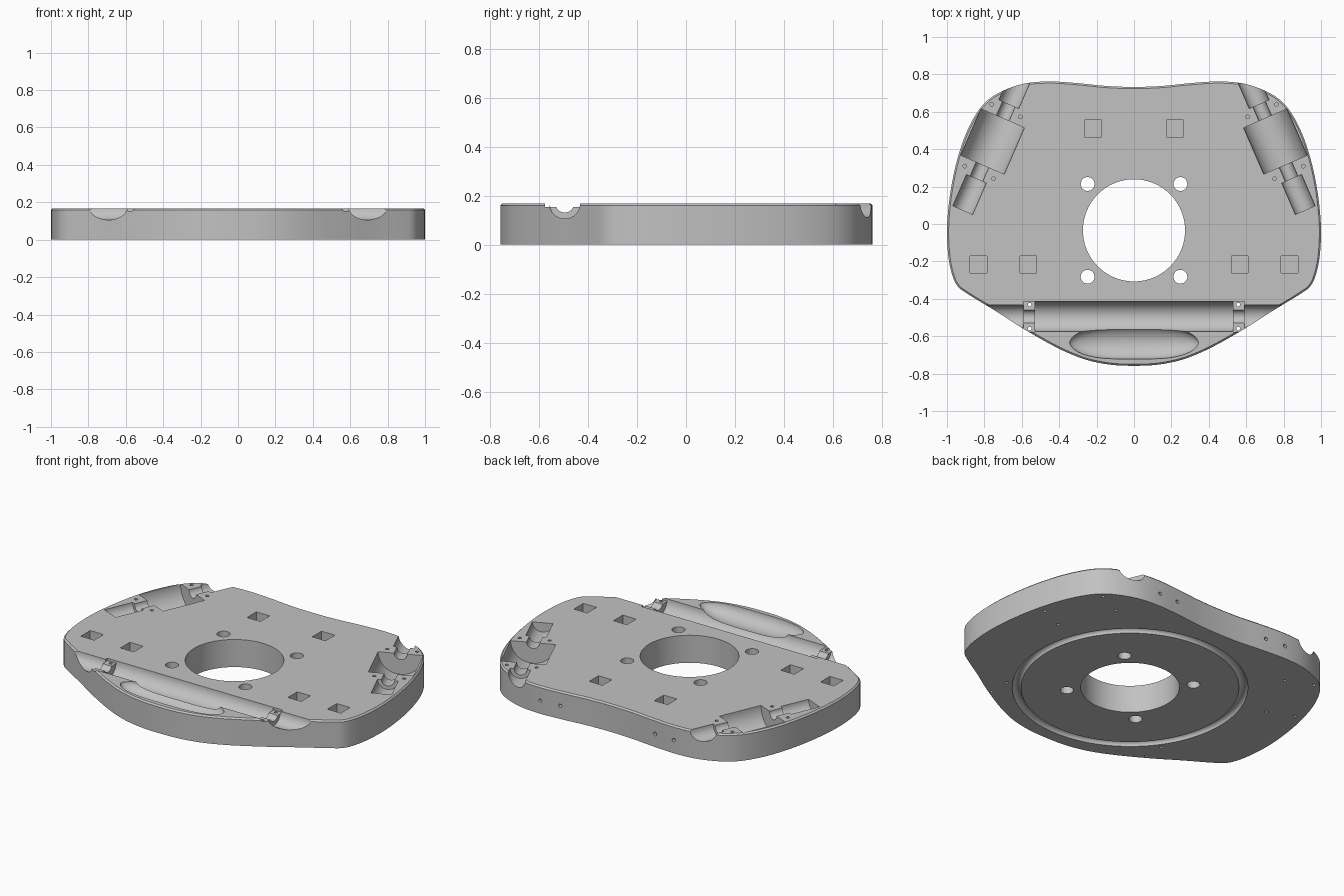
import bpy, bmesh, math
from mathutils import Matrix, Vector

H = 0.168            # plate thickness
AXIS = H + 0.0007    # height of the roller axes
HUB_Y = -0.034       # centre of the round opening

if "Cube" in bpy.data.objects:
    bpy.data.objects.remove(bpy.data.objects["Cube"], do_unlink=True)

grey = bpy.data.materials.new("plain_grey")
grey.use_nodes = True
grey.diffuse_color = (0.54, 0.54, 0.54, 1)
grey.node_tree.nodes["Principled BSDF"].inputs["Base Color"].default_value = grey.diffuse_color


def finish(name, bm):
    bmesh.ops.recalc_face_normals(bm, faces=bm.faces)
    mesh = bpy.data.meshes.new(name)
    bm.to_mesh(mesh)
    bm.free()
    mesh.materials.append(grey)
    ob = bpy.data.objects.new(name, mesh)
    bpy.context.collection.objects.link(ob)
    return ob


def smooth_loop(points, steps=5):
    """Closed Catmull-Rom curve through the points."""
    out, n = [], len(points)
    for i in range(n):
        a, b, c, d = (Vector(points[(i + k) % n]) for k in (-1, 0, 1, 2))
        for s in range(steps):
            t = s / steps
            out.append(0.5 * (2 * b + (c - a) * t + (2 * a - 5 * b + 4 * c - d) * t * t
                              + (3 * b - a - 3 * c + d) * t ** 3))
    return out


# Plate: mirrored outline stacked in three rings, the last one a chamfered rim
half = [(0, 0.733), (0.15, 0.738), (0.3, 0.753), (0.45, 0.762), (0.58, 0.752),
        (0.69, 0.717), (0.775, 0.668), (0.84, 0.595), (0.9, 0.48), (0.945, 0.345),
        (0.975, 0.21), (0.993, 0.08), (1, -0.04), (0.994, -0.16), (0.977, -0.255),
        (0.945, -0.33), (0.88, -0.38), (0.74, -0.465), (0.6, -0.555), (0.43, -0.652),
        (0.3, -0.711), (0.2, -0.74), (0.1, -0.755), (0, -0.758)]
outline = smooth_loop(half + [(-x, y) for x, y in half[-2:0:-1]])
count = len(outline)
bm = bmesh.new()
rings = []
for inset, z in ((0, 0), (0, H - 0.009), (0.009, H)):
    ring = []
    for i, p in enumerate(outline):
        d = (outline[(i + 1) % count] - outline[i - 1]).normalized()
        ring.append(bm.verts.new((p.x + d.y * inset, p.y - d.x * inset, z)))
    rings.append(ring)
for low, high in zip(rings, rings[1:]):
    for i in range(count):
        j = (i + 1) % count
        bm.faces.new((low[i], low[j], high[j], high[i]))
bm.faces.new(rings[0])
bm.faces.new(rings[-1])
plate = finish("base_plate", bm)


def cut(bm):
    """Subtract a shape from the plate."""
    cutter = finish("cutter", bm)
    cutter.hide_render = True
    for solver in ('MANIFOLD', 'EXACT'):
        mod = plate.modifiers.new("cut", 'BOOLEAN')
        mod.operation, mod.solver, mod.object = 'DIFFERENCE', solver, cutter
        deps = bpy.context.evaluated_depsgraph_get()
        result = bpy.data.meshes.new_from_object(plate.evaluated_get(deps))
        plate.modifiers.clear()
        if len(result.vertices) not in (0, len(plate.data.vertices)):
            plate.data = result
            break
    bpy.data.objects.remove(cutter, do_unlink=True)


def rod(start, end, r, sides=48):
    """Cut a cylinder running between two points."""
    a, b = Vector(start), Vector(end)
    turn = (b - a).to_track_quat('Z', 'Y').to_matrix().to_4x4()
    bm = bmesh.new()
    bmesh.ops.create_cone(bm, cap_ends=True, segments=sides, radius1=r, radius2=r,
                          depth=(b - a).length,
                          matrix=Matrix.Translation((a + b) / 2) @ turn)
    cut(bm)


def box(x, y, z, sx, sy, sz):
    bm = bmesh.new()
    bmesh.ops.create_cube(bm, size=1, matrix=Matrix.Translation((x, y, z))
                          @ Matrix.Diagonal((sx, sy, sz, 1)))
    cut(bm)


def lathe(profile, axis, centre, scale=(1, 1, 1), closed=False, steps=64):
    """Cut a shape spun from (along, radius) points."""
    bm = bmesh.new()
    side = Vector((axis[1], axis[2], axis[0]))
    verts = [bm.verts.new(Vector(axis) * a + side * r) for a, r in profile]
    edges = [bm.edges.new(p) for p in zip(verts, verts[1:])]
    if closed:
        edges.append(bm.edges.new((verts[-1], verts[0])))
    bmesh.ops.spin(bm, geom=verts + edges, cent=(0, 0, 0), axis=axis,
                   angle=math.tau, steps=steps)
    bmesh.ops.remove_doubles(bm, verts=bm.verts, dist=0.0005)
    bmesh.ops.transform(bm, verts=bm.verts,
                        matrix=Matrix.Translation(centre) @ Matrix.Diagonal((*scale, 1)))
    cut(bm)


# Central opening and the four holes around it
rod((0, HUB_Y, -0.1), (0, HUB_Y, 0.3), 0.273, 96)
for sx in (-1, 1):
    for sy in (-1, 1):
        x, y = sx * 0.248, HUB_Y + sy * 0.248
        rod((x, y, -0.1), (x, y, 0.3), 0.037, 32)

# Round groove underneath
ring = [(0.025 * math.sin((k + 0.5) * math.tau / 16),
         0.627 + 0.025 * math.cos((k + 0.5) * math.tau / 16)) for k in range(16)]
lathe(ring, (0, 0, 1), (0, HUB_Y, 0), closed=True, steps=96)

# Square pockets
for sx in (-1, 1):
    for x, y in ((0.22, 0.51), (0.565, -0.217), (0.832, -0.217)):
        box(sx * x, y, H, 0.09, 0.09, 0.12)

# Front roller trough with axle seats, end wells and lowered bearing pads
FY = -0.495
rod((-0.53, FY, AXIS), (0.53, FY, AXIS), 0.081)
for s in (-1, 1):
    rod((s * 0.59, FY, AXIS), (s * 1.1, FY, AXIS), 0.063)
    box(s * 0.56, FY, H, 0.064, 0.163, 0.03)
    rod((s * 0.505, FY, AXIS), (s * 0.621, FY, AXIS), 0.038)
    for dy in (-0.064, 0.064):
        rod((s * 0.557, FY + dy, -0.1), (s * 0.557, FY + dy, 0.3), 0.01, 12)

# Finger scoop opening into the trough, blunt towards both ends
scoop = [(0.345 * t, 0.088 * (1 - abs(t) ** 3.5) ** 0.6)
         for t in (math.sin(math.pi * k / 24) for k in range(-12, 13))]
lathe(scoop, (1, 0, 0), (0, -0.634, AXIS), (1, 1, 0.8))

# Two slanted back roller wells
for s in (-1, 1):
    mid = Vector((s * 0.756, 0.441, AXIS))
    along = Vector((-s * 0.399, 0.917, 0))
    across = Vector((0.917, s * 0.399, 0))
    rod(mid - along * 0.135, mid + along * 0.135, 0.127, 64)
    rod(mid - along * 0.3, mid + along * 0.3, 0.037)
    rod(mid - along * 0.4, mid - along * 0.218, 0.058)
    rod(mid + along * 0.218, mid + along * 0.5, 0.058)
    for u in (-0.18, 0.18):
        for w in (-0.084, 0.084):
            p = mid + along * u + across * w
            for z0, z1 in ((0.09, 0.3), (-0.1, 0.06)):
                rod((p.x, p.y, z0), (p.x, p.y, z1), 0.01, 12)

# Small screw holes in the back wall
for x in (-0.45, -0.32, 0.32, 0.45):
    rod((x, 0.65, 0.08), (x, 0.85, 0.08), 0.011, 12)

bpy.ops.object.select_all(action='DESELECT')
plate.select_set(True)
bpy.context.view_layer.objects.active = plate
bpy.ops.object.shade_smooth_by_angle(angle=math.radians(30))
